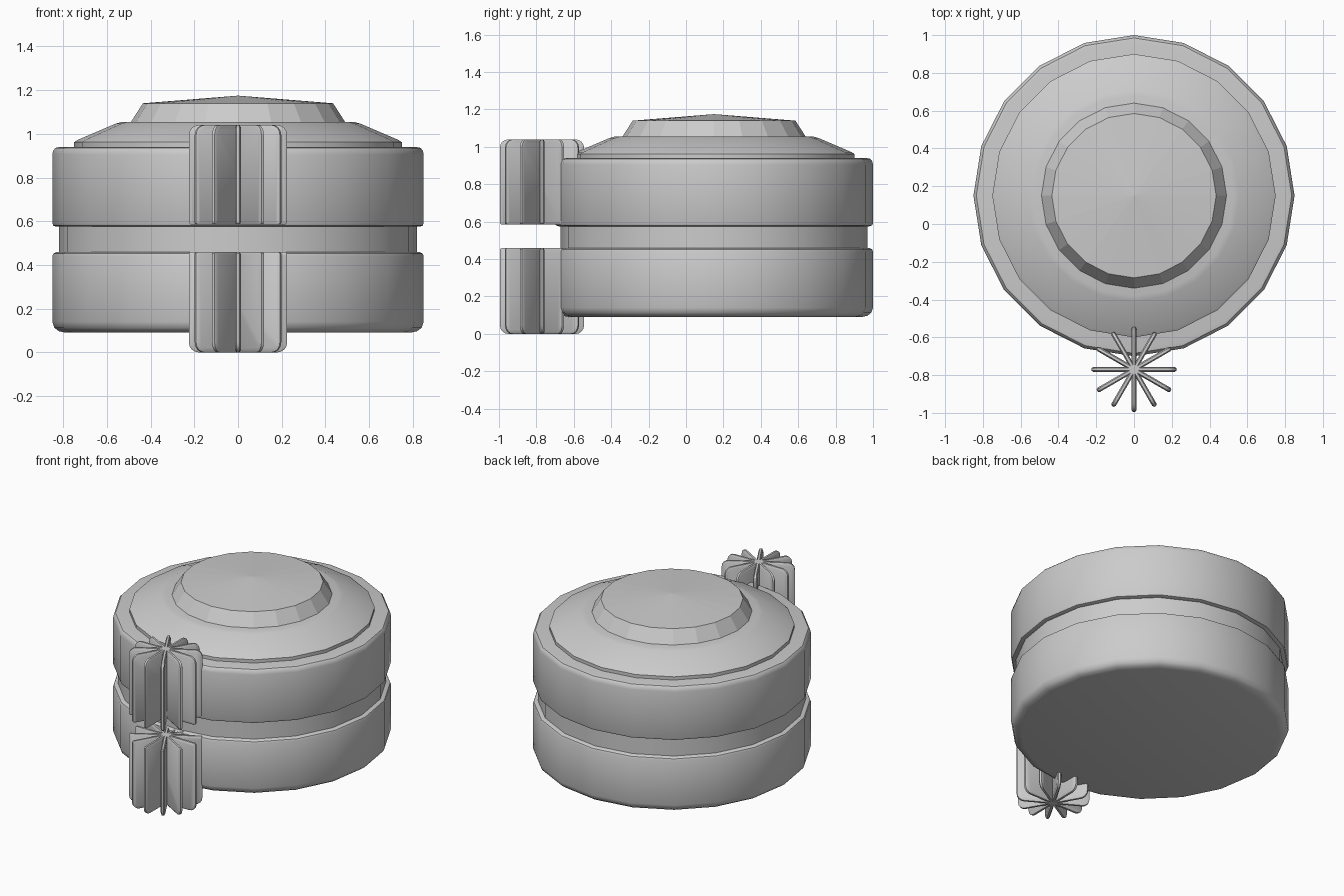
import bpy, bmesh, math

if "Cube" in bpy.data.objects:
    bpy.data.objects.remove(bpy.data.objects["Cube"])

SIDES = 20
BODY_Y = 0.15
FIN_Y = -0.77


def lathe(name, profile, smooth=True):
    """Revolve (radius, z) points into a closed 20-sided solid."""
    bm = bmesh.new()
    rings = []
    for r, z in profile:
        if r == 0:
            rings.append([bm.verts.new((0, 0, z))] * SIDES)
        else:
            rings.append([bm.verts.new((r * math.cos(2 * math.pi * i / SIDES),
                                        r * math.sin(2 * math.pi * i / SIDES), z))
                          for i in range(SIDES)])
    for a, b in zip(rings, rings[1:]):
        for i in range(SIDES):
            j = (i + 1) % SIDES
            bm.faces.new(dict.fromkeys((a[i], a[j], b[j], b[i])))
    return finish(name, bm, (0, BODY_Y, 0), smooth)


def finish(name, bm, loc, smooth):
    bmesh.ops.recalc_face_normals(bm, faces=bm.faces)
    me = bpy.data.meshes.new(name)
    bm.to_mesh(me)
    bm.free()
    ob = bpy.data.objects.new(name, me)
    ob.location = loc
    bpy.context.collection.objects.link(ob)
    if smooth:
        bpy.ops.object.select_all(action='DESELECT')
        ob.select_set(True)
        bpy.context.view_layer.objects.active = ob
        bpy.ops.object.shade_smooth_by_angle(angle=math.radians(35))
    return ob


def fin_cluster(name, z_inner, z_outer):
    """Six crossed plates, rounded at the corners on the outer end."""
    bm = bmesh.new()
    d = 1 if z_outer > z_inner else -1
    w, t, c = 0.225, 0.013, 0.045
    outline = [(-w, z_inner + d * 0.008), (-w + 0.008, z_inner),
               (w - 0.008, z_inner), (w, z_inner + d * 0.008)]
    arc = [(w - c + c * math.cos(a), z_outer - d * c * (1 - math.sin(a)))
           for a in (math.radians(k * 22.5) for k in range(5))]
    outline += arc + [(-x, z) for x, z in reversed(arc)]
    zc = (z_inner + z_outer) / 2
    h = abs(z_outer - z_inner) / 2
    s = 0.01
    # rounded edge across the plate: inset outline at the faces, full in the middle
    layers = [(-t, s), (-t * 0.6, s * 0.25), (t * 0.6, s * 0.25 * 0), (t, s)]
    layers = [(-t, s), (-t * 0.5, 0), (t * 0.5, 0), (t, s)]
    for k in range(6):
        a = math.radians(30 * k)
        rings = []
        for y, inset in layers:
            ring = []
            for x, z in outline:
                x *= (w - inset) / w
                z = zc + (z - zc) * (h - inset) / h
                ring.append(bm.verts.new((x * math.cos(a) - y * math.sin(a),
                                          x * math.sin(a) + y * math.cos(a), z)))
            rings.append(ring)
        n = len(outline)
        for p, q in zip(rings, rings[1:]):
            for i in range(n):
                j = (i + 1) % n
                bm.faces.new((p[i], p[j], q[j], q[i]))
        bm.faces.new(rings[0])
        bm.faces.new(rings[-1])
    return finish(name, bm, (0, FIN_Y, 0), True)


# Lower drum with rounded bottom edge
lathe("lower_drum", [(0, 0.09), (0.79, 0.09), (0.82, 0.097), (0.84, 0.112),
                     (0.85, 0.14), (0.85, 0.44), (0.845, 0.452), (0.83, 0.46), (0, 0.46)])

# Recessed band between the drums
lathe("middle_band", [(0, 0.44), (0.82, 0.44), (0.82, 0.60), (0, 0.60)])

# Upper drum with rounded top edge
lathe("upper_drum", [(0, 0.575), (0.83, 0.575), (0.845, 0.58), (0.85, 0.592),
                     (0.85, 0.905), (0.845, 0.925), (0.835, 0.936), (0.815, 0.94), (0, 0.94)])

# Sloped shoulder
lathe("shoulder", [(0, 0.93), (0.75, 0.93), (0.75, 0.962), (0.735, 0.972),
                   (0.56, 1.047), (0.53, 1.055), (0, 1.055)])

# Faceted cap with a shallow pointed lid
lathe("top_cap", [(0, 1.04), (0.495, 1.04), (0.49, 1.055), (0.435, 1.14), (0, 1.175)],
      smooth=False)

# Finned rollers on the front
fin_cluster("upper_fins", 0.585, 1.04)
fin_cluster("lower_fins", 0.46, 0.0)
